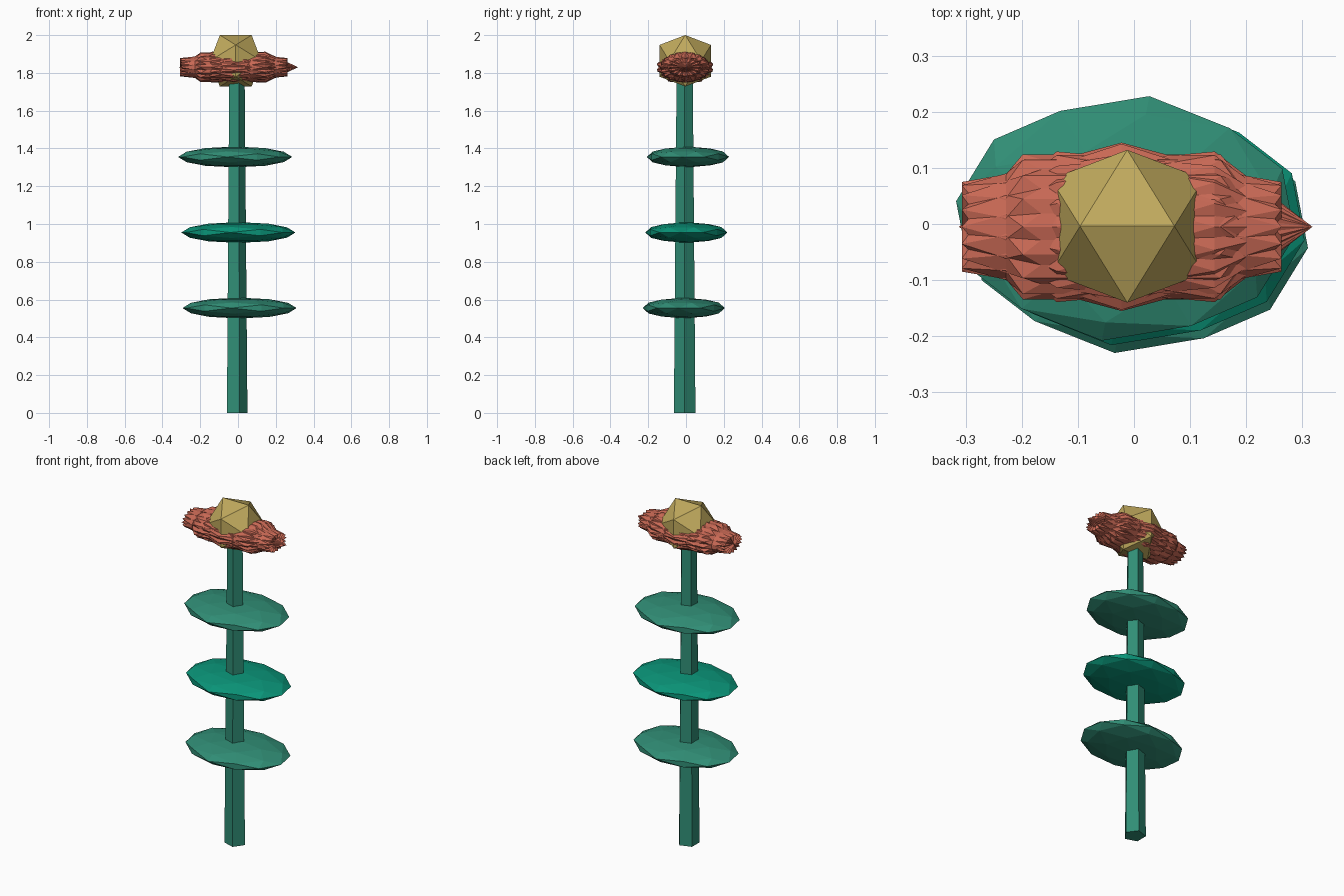
import bpy, bmesh
from math import radians, pi
from mathutils import Matrix, Vector

if "Cube" in bpy.data.objects:
    bpy.data.objects.remove(bpy.data.objects["Cube"])


def material(name, rgb):
    m = bpy.data.materials.new(name)
    m.diffuse_color = (*rgb, 1)
    m.use_nodes = True
    m.node_tree.nodes["Principled BSDF"].inputs["Base Color"].default_value = m.diffuse_color
    return m


GREEN = material("leaf green", (0.03, 0.27, 0.18))
BRIGHT = material("bright green", (0.003, 0.30, 0.19))
CORAL = material("coral", (0.58, 0.14, 0.09))
GOLD = material("gold", (0.53, 0.40, 0.11))


def finish(name, bm, mat):
    bmesh.ops.recalc_face_normals(bm, faces=bm.faces)
    me = bpy.data.meshes.new(name)
    bm.to_mesh(me)
    bm.free()
    me.materials.append(mat)
    ob = bpy.data.objects.new(name, me)
    bpy.context.collection.objects.link(ob)
    return ob


def icosa(detail=0):
    """Unit icosahedron with an edge along x on top; optionally split once."""
    t = (1 + 5 ** 0.5) / 2
    bm = bmesh.new()
    for a in (-1, 1):
        for b in (-t, t):
            for co in ((a, 0, b), (0, b, a), (b, a, 0)):
                bm.verts.new(Vector(co).normalized())
    bmesh.ops.convex_hull(bm, input=bm.verts)
    if detail:
        bmesh.ops.subdivide_edges(bm, edges=bm.edges[:], cuts=1, use_grid_fill=True)
        for v in bm.verts:
            v.co.normalize()
    return bm


def blob(name, mat, centre, size, rot=Matrix.Identity(4), detail=0):
    """Faceted ball, rotated and then stretched."""
    bm = icosa(detail)
    m = Matrix.Translation(centre) @ Matrix.Diagonal((*size, 1)) @ rot
    bmesh.ops.transform(bm, matrix=m, verts=bm.verts)
    return finish(name, bm, mat)


# Five-sided tapering stem
bm = bmesh.new()
bmesh.ops.create_cone(bm, cap_ends=True, segments=5, radius1=0.06, radius2=0.045, depth=1.8,
                      matrix=Matrix.Translation((-0.01, -0.007, 0.9)) @ Matrix.Rotation(-pi / 2, 4, 'Z'))
finish("stem", bm, GREEN)

# Three flat leaf discs
turn = Matrix.Rotation(radians(-8), 4, 'Z')
for i, (x, y, mat) in enumerate(((0.008, -0.012, GREEN), (0.002, 0.002, BRIGHT), (-0.015, 0.01, GREEN))):
    blob(f"leaf_{i + 1}", mat, (x, y, 0.555 + 0.4 * i), (0.305, 0.22, 0.055), turn, 1)

# Spiky bloom: overlapping faceted petals spun about the long axis
for i in range(8):
    spin = Matrix.Rotation(radians(i * 22.5), 4, 'X')
    blob(f"petal_{i + 1}", CORAL, (-0.022, -0.005, 1.83), (0.335, 0.152, 0.092), spin)
for i in range(4):
    tip = Matrix.Rotation(radians(i * 18), 4, 'X') @ Matrix.Rotation(radians(-31.72), 4, 'Z')
    blob(f"pointed_petal_{i + 1}", CORAL, (0.003, -0.005, 1.83), (0.315, 0.15, 0.092), tip)

# Flower centre
blob("flower_centre", GOLD, (-0.012, -0.004, 1.864), (0.16, 0.16, 0.16))
